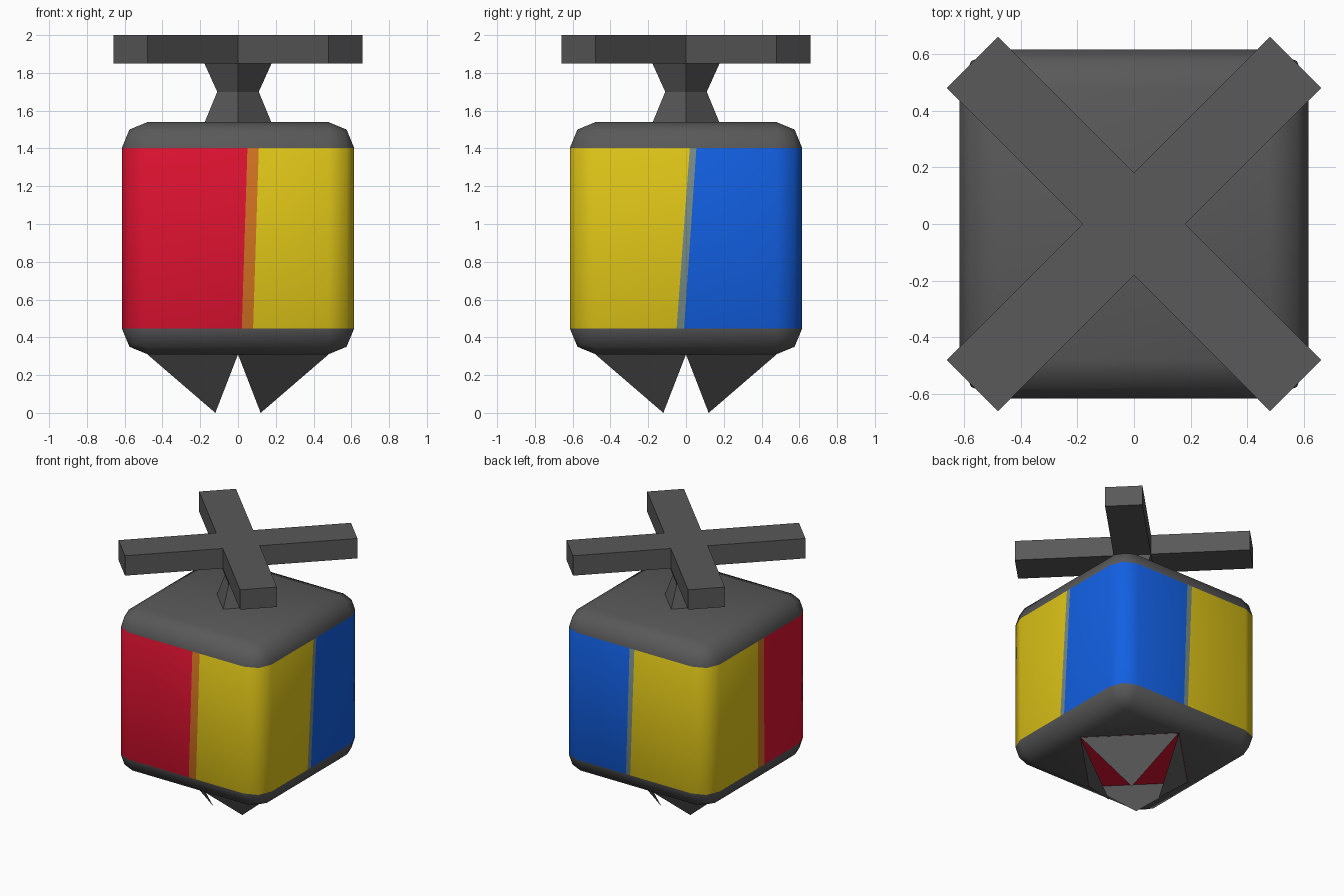
import bpy, bmesh, math
from mathutils import Vector

if "Cube" in bpy.data.objects:
    bpy.data.objects.remove(bpy.data.objects["Cube"])

COLOURS = {
    "dark_grey": (0.1, 0.1, 0.1),
    "red": (0.73, 0.006, 0.03),
    "yellow": (0.75, 0.57, 0.009),
    "blue": (0.006, 0.115, 0.76),
    "orange": (0.64, 0.17, 0.015),
    "grey_green": (0.18, 0.26, 0.24),
}
MATS = []
for name, c in COLOURS.items():
    m = bpy.data.materials.new(name)
    m.diffuse_color = (*c, 1)
    m.use_nodes = True
    m.node_tree.nodes["Principled BSDF"].inputs["Base Color"].default_value = m.diffuse_color
    MATS.append(m)
GREY, RED, YELLOW, BLUE, ORANGE, GREEN = range(6)


def add(name, bm, mats):
    me = bpy.data.meshes.new(name)
    bm.to_mesh(me)
    bm.free()
    for m in mats:
        me.materials.append(m)
    ob = bpy.data.objects.new(name, me)
    bpy.context.collection.objects.link(ob)
    return ob


def add_faces(name, verts, faces, mat):
    bm = bmesh.new()
    vs = [bm.verts.new(v) for v in verts]
    for f in faces:
        bm.faces.new([vs[i] for i in f])
    return add(name, bm, [mat])


# Body: rounded block, wide enough to carry four coloured corner panels
H, Z0, Z1, BEV = 0.615, 0.31, 1.54, 0.137
LOW, HIGH = Z0 + BEV, Z1 - BEV
bm = bmesh.new()
bmesh.ops.create_cube(bm, size=1)
for v in bm.verts:
    v.co = (v.co.x * 2 * H, v.co.y * 2 * H, (Z0 + Z1) / 2 + v.co.z * (Z1 - Z0))
bmesh.ops.bevel(bm, geom=bm.edges[:], offset=BEV, segments=2, profile=0.5, affect='EDGES')

# Slanted seams on each flat side: outward axis, then (bottom, top) of both seam edges
SEAMS = [
    (Vector((0, -1, 0)), [(0.02, 0.05), (0.08, 0.11)]),
    (Vector((1, 0, 0)), [(-0.05, 0.02), (-0.01, 0.055)]),
    (Vector((0, 1, 0)), [(0.035, 0.0), (0.07, 0.04)]),
    (Vector((-1, 0, 0)), [(-0.055, -0.05), (0.02, 0.02)]),
]
for out, lines in SEAMS:
    along = Vector((abs(out.y), abs(out.x), 0))
    for lo, hi in lines:
        bm.normal_update()
        side = [f for f in bm.faces if f.normal.dot(out) > 0.999]
        geom = side + list({e for f in side for e in f.edges}) + list({v for f in side for v in f.verts})
        start = along * lo + Vector((0, 0, LOW))
        direction = along * (hi - lo) + Vector((0, 0, HIGH - LOW))
        bmesh.ops.bisect_plane(bm, geom=geom, plane_co=start, plane_no=direction.cross(out).normalized())

# Panel colours by quadrant, seam colours by side
bm.normal_update()
for f in bm.faces:
    f.smooth = True
    c = f.calc_center_median()
    if abs(f.normal.z) > 0.05:
        f.material_index = GREY
    elif min(abs(c.x), abs(c.y)) < 0.15:
        f.material_index = ORANGE if c.x + c.y < 0 else GREEN
    elif c.x * c.y < 0:
        f.material_index = YELLOW
    else:
        f.material_index = BLUE if c.x > 0 else RED
body = add("body", bm, MATS)
bpy.context.view_layer.objects.active = body
body.select_set(True)
bpy.ops.object.shade_smooth_by_angle(angle=math.radians(50))

# Neck: four-sided hourglass
rings = [(0.18, Z1 - 0.01), (0.11, 1.70), (0.18, 1.855)]
verts = [(r * math.cos(i * math.pi / 2), r * math.sin(i * math.pi / 2), z)
         for r, z in rings for i in range(4)]
faces = [(k * 4 + i, k * 4 + (i + 1) % 4, k * 4 + 4 + (i + 1) % 4, k * 4 + 4 + i)
         for k in range(2) for i in range(4)]
add_faces("neck", verts, faces, MATS[GREY])

# Rotor: flat diagonal cross, one outline extruded upward
W, L = 0.128, 0.806
bm = bmesh.new()
outline = []
for i in range(4):
    a = math.pi / 4 + i * math.pi / 2
    for u, v in ((L, -W), (L, W), (W, W)):
        outline.append(bm.verts.new((u * math.cos(a) - v * math.sin(a),
                                     u * math.sin(a) + v * math.cos(a), 1.85)))
base = bm.faces.new(outline)
res = bmesh.ops.extrude_face_region(bm, geom=[base], use_keep_orig=True)
for v in res["geom"]:
    if isinstance(v, bmesh.types.BMVert):
        v.co.z = 2.0
bmesh.ops.recalc_face_normals(bm, faces=bm.faces[:])
add("rotor_cross", bm, [MATS[GREY]])

# Open jaw: four triangular petals hinged on a diamond, with a red throat inside
R, T = 0.48, 0.12
ring = [Vector((R, 0, Z0)), Vector((0, R, Z0)), Vector((-R, 0, Z0)), Vector((0, -R, Z0))]
for i, (sx, sy) in enumerate(((1, 1), (-1, 1), (-1, -1), (1, -1))):
    add_faces("jaw_petal_%d" % (i + 1),
              [ring[i], Vector((sx * T, sy * T, 0)), ring[(i + 1) % 4]],
              [(0, 1, 2)], MATS[GREY])
add_faces("throat", [v - Vector((0, 0, 0.004)) for v in ring], [(3, 2, 1, 0)], MATS[RED])
